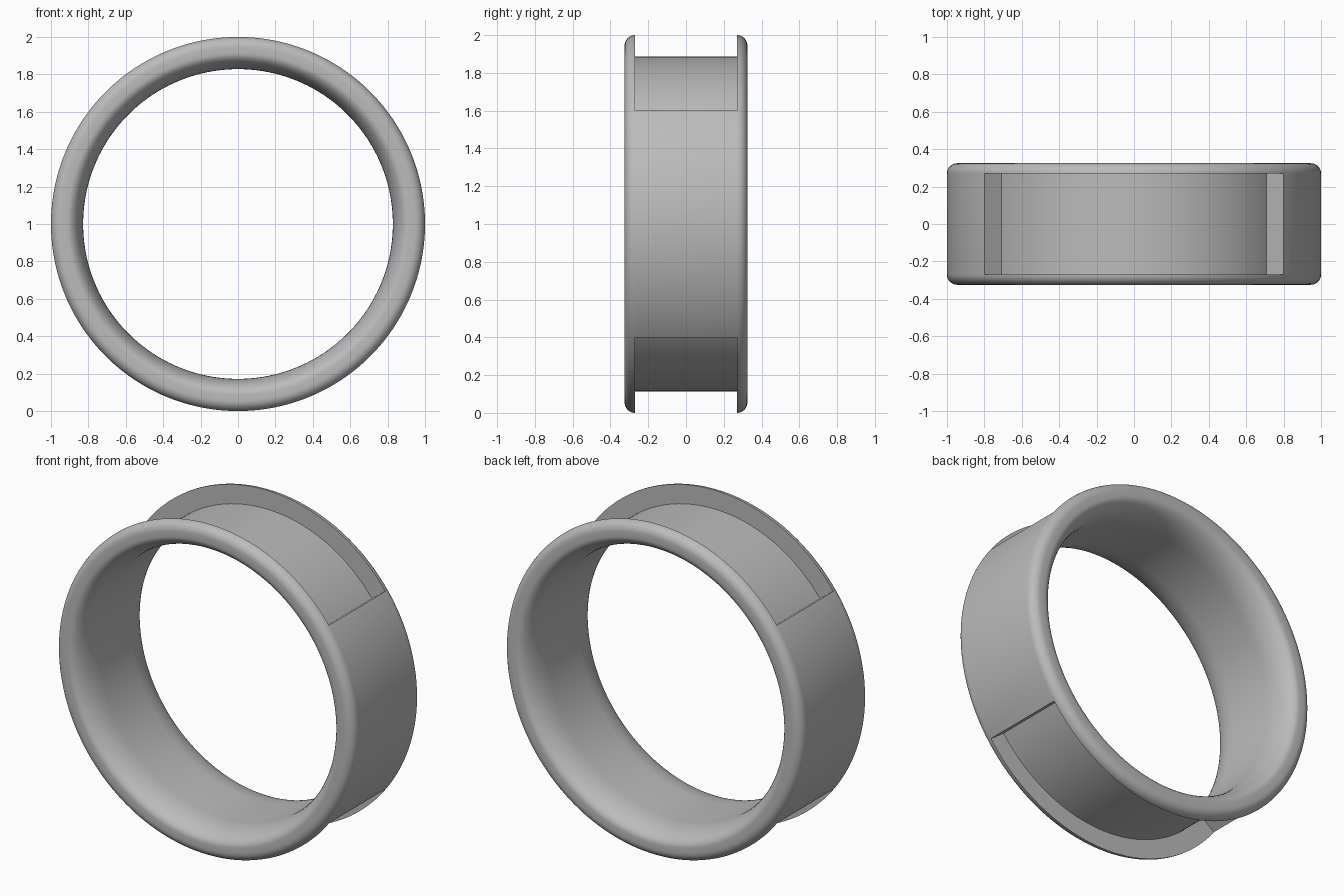
import bpy, bmesh, math

old = bpy.data.objects.get("Cube")
if old:
    bpy.data.objects.remove(old, do_unlink=True)

OUTER, BORE, FLOOR = 1.0, 0.828, 0.886   # radii
HALF, LIP = 0.325, 0.27                  # half width, half width of the recesses
ROUND = HALF - LIP                       # outer edge rounding
BORE_Y, BORE_R = 0.18, 0.085             # bore rounding along and across the width
RECESS = math.radians(53.1)              # half angle of each recess
STEPS = 48


def arc(cr, cy, rr, ry, start, end, n=8):
    """Points (radius, y) along an elliptical quarter."""
    angles = [math.radians(start + (end - start) * i / n) for i in range(n + 1)]
    return [(cr + rr * math.cos(a), cy + ry * math.sin(a)) for a in angles]


def section(top):
    """Closed ring section; top is the radius between the lips."""
    side = arc(BORE + BORE_R, HALF - BORE_Y, BORE_R, BORE_Y, 180, 90, 12)
    side += arc(OUTER - ROUND, LIP, ROUND, ROUND, 90, 0)
    side.append((top, LIP))
    return side + [(r, -y) for r, y in reversed(side)]


# Angular stations: full band at the sides, recessed at top and bottom
stations = []
for centre, half, top in ((0, math.pi / 2 - RECESS, OUTER), (math.pi / 2, RECESS, FLOOR),
                          (math.pi, math.pi / 2 - RECESS, OUTER), (1.5 * math.pi, RECESS, FLOOR)):
    stations += [(centre - half + 2 * half * i / STEPS, top) for i in range(STEPS + 1)]

# Sweep the section round the ring
bm = bmesh.new()
loops = [[bm.verts.new((r * math.cos(a), y, 1 + r * math.sin(a))) for r, y in section(top)]
         for a, top in stations]
for i, loop in enumerate(loops):
    following = loops[(i + 1) % len(loops)]
    for j in range(len(loop)):
        k = (j + 1) % len(loop)
        bm.faces.new((loop[j], loop[k], following[k], following[j]))
bmesh.ops.remove_doubles(bm, verts=bm.verts, dist=0.0001)
bmesh.ops.recalc_face_normals(bm, faces=bm.faces)

mesh = bpy.data.meshes.new("ring_band")
bm.to_mesh(mesh)
bm.free()
ring = bpy.data.objects.new("ring_band", mesh)
bpy.context.collection.objects.link(ring)

# Plain grey material
grey = bpy.data.materials.new("plain_grey")
grey.use_nodes = True
colour = (0.5, 0.5, 0.5, 1)
grey.diffuse_color = colour
grey.node_tree.nodes["Principled BSDF"].inputs["Base Color"].default_value = colour
mesh.materials.append(grey)

# Smooth curves, sharp recess edges
bpy.ops.object.select_all(action="DESELECT")
ring.select_set(True)
bpy.context.view_layer.objects.active = ring
bpy.ops.object.shade_smooth_by_angle(angle=math.radians(30))
